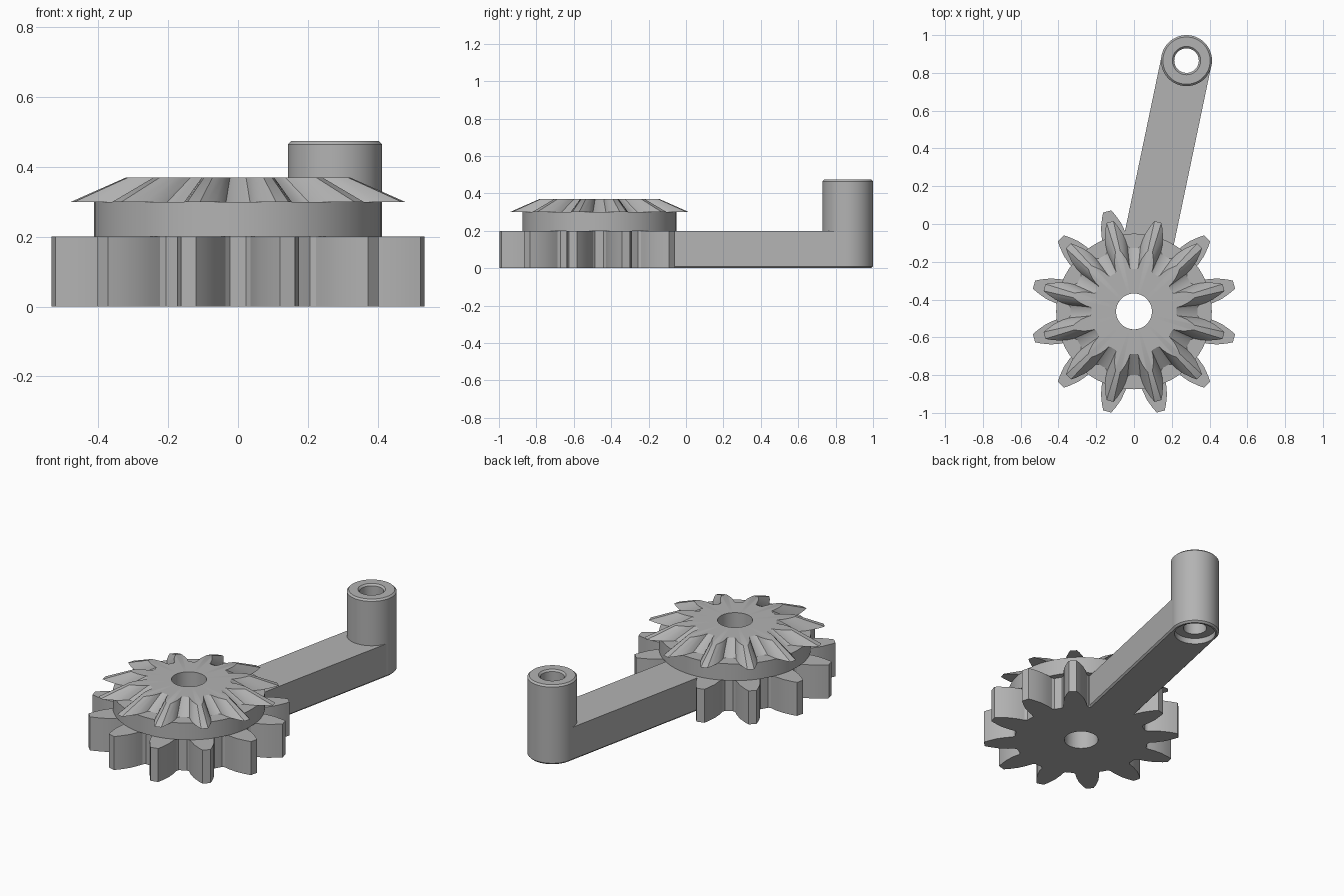
import bpy, bmesh, math
from mathutils import Vector

cube = bpy.data.objects.get("Cube")
if cube:
    bpy.data.objects.remove(cube, do_unlink=True)

GREY = (0.45, 0.45, 0.45, 1)
metal = bpy.data.materials.new("plain grey")
metal.use_nodes = True
metal.diffuse_color = GREY
metal.node_tree.nodes["Principled BSDF"].inputs["Base Color"].default_value = GREY

GEAR = Vector((0, -0.463))
POST = Vector((0.278, 0.865))
TEETH = 12
BORE = 0.095


def finish(name, bm, angle=30):
    bmesh.ops.recalc_face_normals(bm, faces=bm.faces)
    mesh = bpy.data.meshes.new(name)
    bm.to_mesh(mesh)
    bm.free()
    mesh.materials.append(metal)
    obj = bpy.data.objects.new(name, mesh)
    bpy.context.collection.objects.link(obj)
    bpy.ops.object.select_all(action="DESELECT")
    obj.select_set(True)
    bpy.context.view_layer.objects.active = obj
    bpy.ops.object.shade_smooth_by_angle(angle=math.radians(angle))
    return obj


def ring_solid(name, center, sections, angle=30):
    """Join (outline, z) sections of equal length into a closed tube."""
    bm = bmesh.new()
    rings = [[bm.verts.new((center.x + p.x, center.y + p.y, z)) for p in pts]
             for pts, z in sections]
    for a, b in zip(rings, rings[1:] + rings[:1]):
        for i in range(len(a)):
            j = (i + 1) % len(a)
            bm.faces.new((a[i], a[j], b[j], b[i]))
    return finish(name, bm, angle)


def circle(radius, count=64):
    return [Vector((radius * math.cos(t), radius * math.sin(t)))
            for t in (2 * math.pi * i / count for i in range(count))]


def lathe(name, center, profile):
    return ring_solid(name, center, [(circle(r), z) for r, z in profile])


def gear_outline(scale, width):
    """Toothed outline; flank points are (radius, half width)."""
    flank = [(0.382, 0.066), (0.42, 0.064), (0.47, 0.055), (0.52, 0.036), (0.548, 0.022)]
    half = [(0.375, -math.pi / TEETH), (0.375, -math.radians(11.5))]
    half += [(math.hypot(r, h * width), -math.atan2(h * width, r)) for r, h in flank]
    tooth = half + [(r, -a) for r, a in reversed(half[1:])]
    points = []
    for k in range(TEETH):
        turn = math.pi / TEETH + k * 2 * math.pi / TEETH
        points += [Vector((r * math.cos(a + turn), r * math.sin(a + turn))) * scale
                   for r, a in tooth]
    return points


def toothed_gear(name, low, high, z0, z1):
    bore = [p.normalized() * BORE for p in low]
    return ring_solid(name, GEAR, [(bore, z0), (low, z0), (high, z1), (bore, z1)], 25)


# Spur gear, collar and bevel gear stacked on one bore
spur = gear_outline(1, 1)
toothed_gear("spur_gear", spur, spur, 0, 0.2)
lathe("collar", GEAR, [(BORE, 0.2), (0.412, 0.2), (0.412, 0.3), (BORE, 0.3)])
toothed_gear("bevel_gear", gear_outline(0.895, 0.95), gear_outline(0.6, 0.95), 0.3, 0.37)

# Hollow post with chamfered rims and a recess underneath
lathe("post", POST, [
    (0.115, 0), (0.125, 0), (0.135, 0.01), (0.135, 0.465), (0.125, 0.475),
    (0.075, 0.475), (0.065, 0.465), (0.065, 0.035), (0.115, 0.035)])

# Arm from the gear to the post, its end hollowed to fit around the post
along = (POST - GEAR).normalized()
side = Vector((-along.y, along.x))


def arm_outline(half):
    start = GEAR + along * 0.3
    points = [start + side * half, start - side * half]
    for i in range(17):
        t = math.pi * i / 16
        points.append(POST - side * half * math.cos(t) - along * half * math.sin(t))
    return points


bm = bmesh.new()
levels = [[bm.verts.new((p.x, p.y, z)) for p in arm_outline(h)]
          for h, z in ((0.125, 0), (0.134, 0.01), (0.134, 0.2))]
for a, b in zip(levels, levels[1:]):
    for i in range(len(a)):
        j = (i + 1) % len(a)
        bm.faces.new((a[i], a[j], b[j], b[i]))
bm.faces.new(levels[0])
bm.faces.new(levels[-1])
finish("arm", bm)
